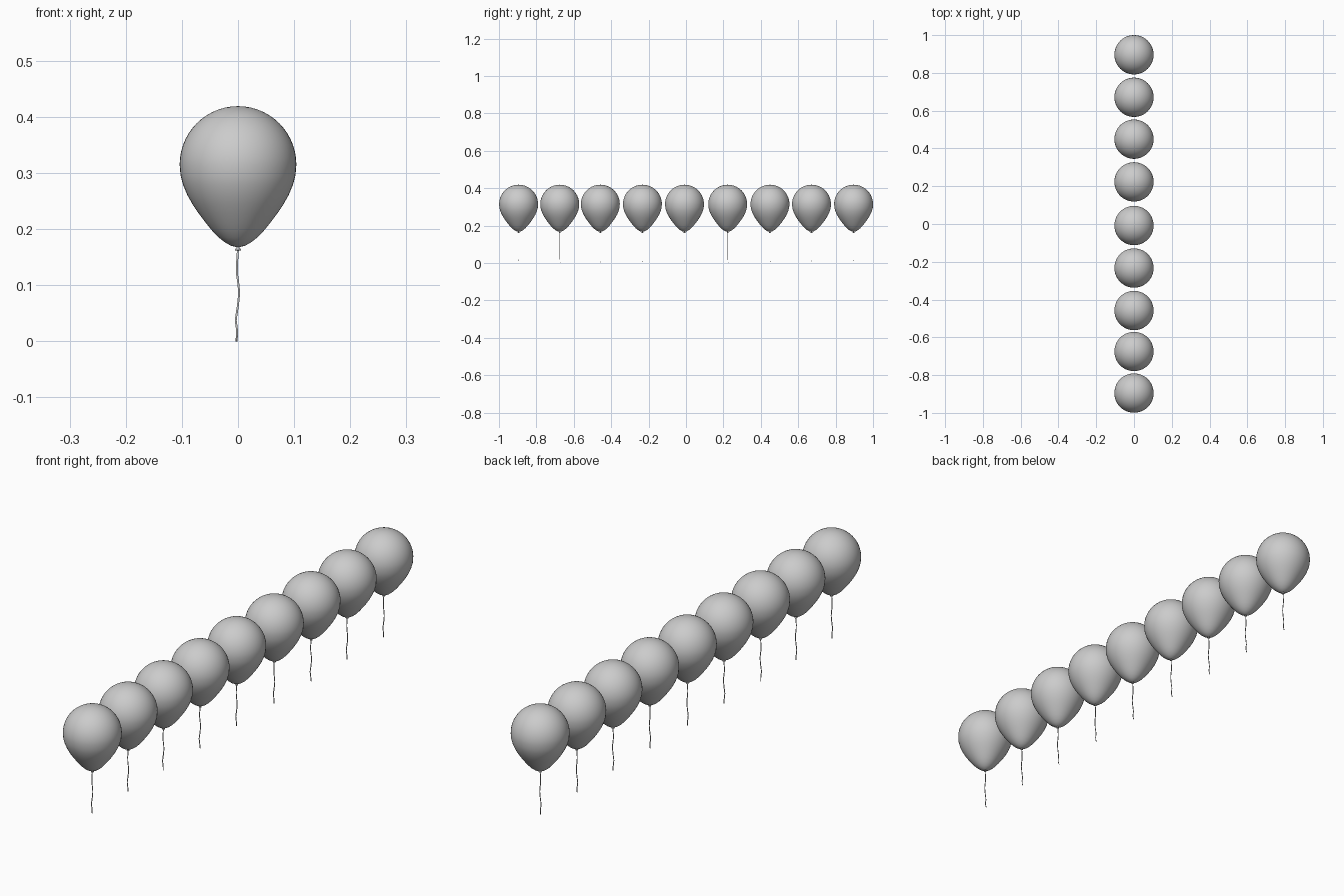
import bpy, bmesh, math

if "Cube" in bpy.data.objects:
    bpy.data.objects.remove(bpy.data.objects["Cube"])

CENTRES_Y = [-0.895, -0.675, -0.458, -0.233, -0.008, 0.223, 0.449, 0.671, 0.896]
R, WIDE_Z, TOP_Z = 0.104, 0.315, 0.419
SEG = 48


def make_object(name, bm):
    bmesh.ops.recalc_face_normals(bm, faces=bm.faces)
    for f in bm.faces:
        f.smooth = True
    mesh = bpy.data.meshes.new(name)
    bm.to_mesh(mesh)
    bm.free()
    obj = bpy.data.objects.new(name, mesh)
    bpy.context.collection.objects.link(obj)
    return obj


def lathe(name, profile):
    """Revolve (radius, z) points about the z axis."""
    bm = bmesh.new()
    verts = [bm.verts.new((r, 0, z)) for r, z in profile]
    edges = [bm.edges.new(p) for p in zip(verts, verts[1:])]
    bmesh.ops.spin(bm, geom=verts + edges, cent=(0, 0, 0), axis=(0, 0, 1),
                   angle=math.tau, steps=SEG, use_duplicate=False)
    bmesh.ops.remove_doubles(bm, verts=bm.verts, dist=1e-5)
    return make_object(name, bm)


def ribbon(name, path, half_width):
    """Flat strip following (x, y, z) points, facing the front."""
    bm = bmesh.new()
    rows = [[bm.verts.new((x + s * half_width, y, z)) for s in (-1, 1)]
            for x, y, z in path]
    for a, b in zip(rows, rows[1:]):
        bm.faces.new((a[0], a[1], b[1], b[0]))
    obj = make_object(name, bm)
    solid = obj.modifiers.new("thickness", 'SOLIDIFY')
    solid.thickness = 0.0008
    solid.offset = 0
    return obj


# Balloon: round dome above, tapering teardrop below
dome = [(R * math.sin(a), WIDE_Z + (TOP_Z - WIDE_Z) * math.cos(a))
        for a in (math.pi / 2 * i / 14 for i in range(15))]
taper = [(0.1025, 0.296), (0.098, 0.279), (0.0905, 0.261), (0.081, 0.244),
         (0.0695, 0.227), (0.0575, 0.211), (0.046, 0.197), (0.0345, 0.185),
         (0.023, 0.176), (0.012, 0.170), (0.003, 0.168)]
# Knot: small flared lip under the balloon
lip = [(0.0025, 0.169), (0.0025, 0.167), (0.0055, 0.163), (0.005, 0.162), (0, 0.164)]
# String: gently waving ribbon
wave = [(0, 0, 0.165), (-0.001, 0, 0.15), (-0.002, 0, 0.135), (-0.0015, 0, 0.118),
        (0.001, 0, 0.10), (0.002, 0, 0.085), (0, 0, 0.065), (-0.003, 0, 0.045),
        (-0.004, 0, 0.037), (-0.002, 0, 0.022), (-0.0015, 0.001, 0.012),
        (-0.003, 0.003, 0.0)]

parts = [lathe("balloon", dome + taper), lathe("knot", lip),
         ribbon("string", wave, 0.0017)]

# Row of nine: the originals take the first place, linked copies the rest
for i, y in enumerate(CENTRES_Y):
    for part in parts:
        obj = part
        if i:
            obj = part.copy()
            obj.name = f"{part.name.split('.')[0]}_{i + 1}"
            bpy.context.collection.objects.link(obj)
        obj.location.y = y
